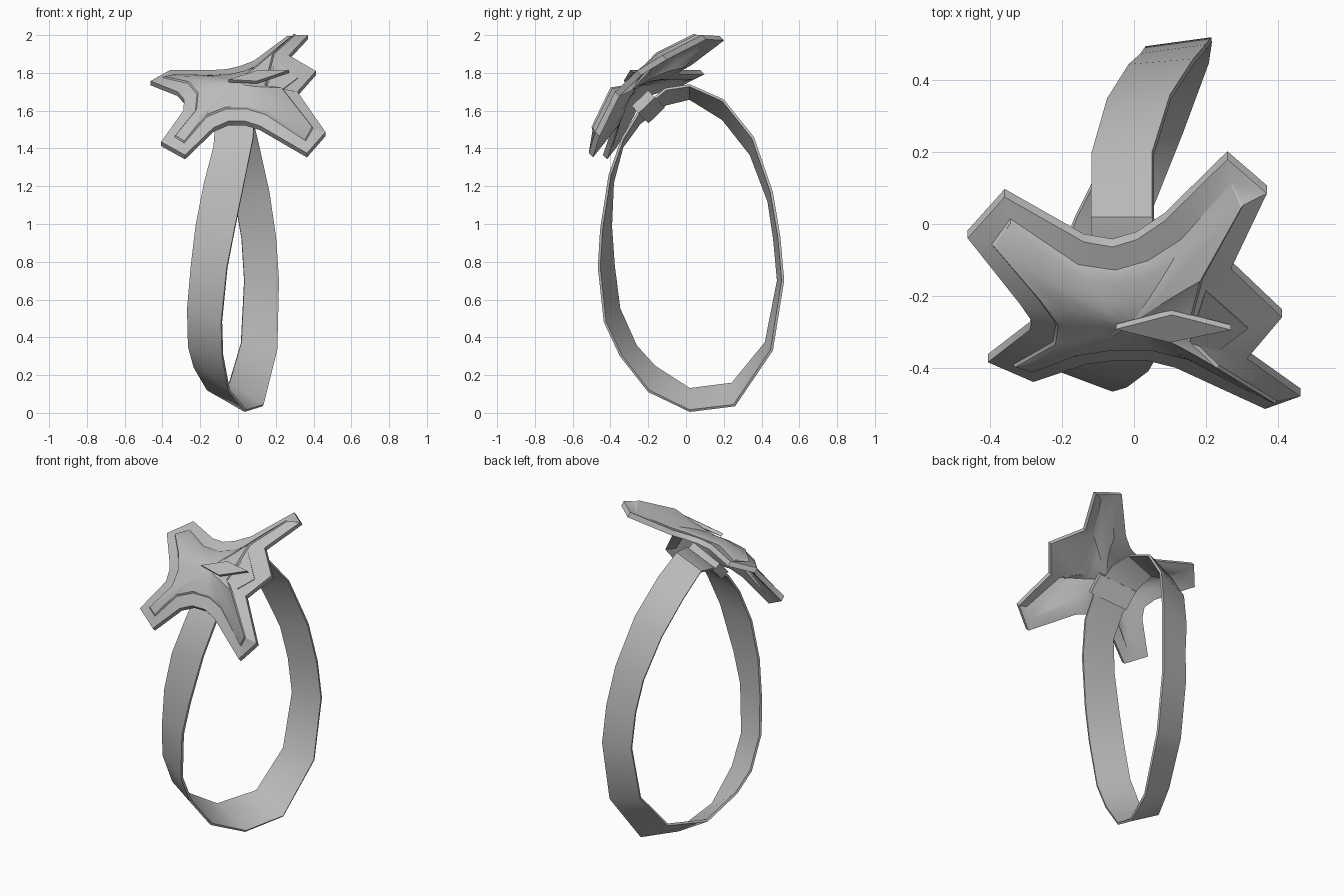
import bpy
import bmesh
from math import radians
from mathutils import Vector, Matrix

cube = bpy.data.objects.get("Cube")
if cube:
    bpy.data.objects.remove(cube, do_unlink=True)

grey = bpy.data.materials.new("plain grey")
grey.use_nodes = True
grey.diffuse_color = (0.5, 0.5, 0.5, 1)
grey.node_tree.nodes["Principled BSDF"].inputs["Base Color"].default_value = (0.5, 0.5, 0.5, 1)

# The badge leans back: U runs across it, V up its face, W out of it
U = Vector((1, 0, 0))
V = Vector((0, 1, 1)).normalized()
W = Vector((0, -1, 1)).normalized()


def to_badge(p):
    p = Vector(p)
    return Vector((p.dot(U), p.dot(V), p.dot(W)))


def from_badge(p):
    return U * p.x + V * p.y + W * p.z


def make_object(name, verts, faces, thickness=0.0, angle=35):
    """Mesh object, optionally thickened inward, then smoothed by angle."""
    mesh = bpy.data.meshes.new(name)
    mesh.from_pydata([tuple(v) for v in verts], [], faces)
    if not thickness:
        bm = bmesh.new()
        bm.from_mesh(mesh)
        bmesh.ops.recalc_face_normals(bm, faces=bm.faces)
        bm.to_mesh(mesh)
        bm.free()
    mesh.materials.append(grey)
    obj = bpy.data.objects.new(name, mesh)
    bpy.context.collection.objects.link(obj)
    bpy.ops.object.select_all(action='DESELECT')
    obj.select_set(True)
    bpy.context.view_layer.objects.active = obj
    if thickness:
        solid = obj.modifiers.new("thickness", 'SOLIDIFY')
        solid.thickness = thickness
        bpy.ops.object.modifier_apply(modifier=solid.name)
    bpy.ops.object.shade_smooth_by_angle(angle=radians(angle))
    return obj


def bridge(ring_a, ring_b, count):
    """Quads between two closed rings that start at the given vertex indices."""
    return [(ring_a + i, ring_a + (i + 1) % count,
             ring_b + (i + 1) % count, ring_b + i) for i in range(count)]


def inset_outline(points, distance, lift):
    """Mitred inset of a counter-clockwise outline, wider in the hollows."""
    result = []
    for i, p in enumerate(points):
        before = (p - points[i - 1]).to_2d().normalized()
        after = (points[(i + 1) % len(points)] - p).to_2d().normalized()
        n1 = Vector((-before.y, before.x))
        n2 = Vector((-after.y, after.x))
        hollow = n1.dot(after) < 0
        reach = distance * (1.3 if hollow else 1)
        move = (n1 + n2) * reach / (1 + n1.dot(n2))
        result.append(p + Vector((move.x, move.y, lift)))
    return result


def make_prism(name, corners, depth):
    """Flat plate whose given top corners are extruded inward along W."""
    n = len(corners)
    top = [Vector(c) for c in corners]
    verts = top + [p - W * depth for p in top]
    faces = [tuple(range(n)), tuple(range(2 * n - 1, n - 1, -1))]
    return make_object(name, verts, faces + bridge(0, n, n), angle=20)


# Strap: a flat band between a wide edge and a slightly smaller narrow edge
wide_edge = (
    (.05, .02, 1.74), (.05, .2, 1.66), (.10, .36, 1.46), (.165, .46, 1.17),
    (.2, .5, .93), (.215, .52, .7), (.205, .46, .33), (.13, .26, .035),
    (.035, .02, .005), (-.05, -.2, .11), (-.085, -.35, .3), (-.09, -.435, .48),
    (-.06, -.467, .77), (-.02, -.455, .97), (.04, -.41, 1.26),
    (.08, -.34, 1.46), (.085, -.246, 1.61), (.07, -.11, 1.72))
narrow_edge = (
    (-.12, .02, 1.67), (-.118, .2, 1.56), (-.075, .35, 1.37), (-.015, .445, 1.12),
    (.018, .475, .92), (.032, .495, .7), (.015, .43, .37), (-.05, .25, .15),
    (-.165, .02, .12), (-.235, -.17, .24), (-.265, -.27, .35), (-.27, -.36, .55),
    (-.25, -.39, .78), (-.225, -.405, .99), (-.18, -.395, 1.22),
    (-.13, -.345, 1.41), (-.12, -.25, 1.54), (-.12, -.11, 1.64))
count = len(wide_edge)
make_object("strap", wide_edge + narrow_edge, bridge(0, count, count), .014)

# Badge: four-armed star with a small corner on its left side
outline = [to_badge(p) for p in (
    (.37, .085, 2), (.26, .18, 1.995), (.085, .008, 1.865), (.007, -.044, 1.835),
    (-.06, -.064, 1.82), (-.14, -.05, 1.815), (-.36, .075, 1.815),
    (-.463, -.04, 1.757), (-.32, -.22, 1.7), (-.285, -.27, 1.66),
    (-.29, -.295, 1.6), (-.407, -.385, 1.435), (-.28, -.44, 1.365),
    (-.13, -.39, 1.51), (-.05, -.38, 1.545), (.035, -.38, 1.545),
    (.115, -.4, 1.52), (.365, -.515, 1.375), (.463, -.48, 1.487),
    (.315, -.375, 1.7), (.412, -.26, 1.81), (.27, -.125, 1.893))]
count = len(outline)
corner = 20
centre = to_badge((-.01, -.28, 1.745))

# Border, raised lip, then a domed panel closing on the centre
border = inset_outline(outline, .051, .024)
lip = inset_outline(outline, .056, .034)
for ring, shift in ((border, 0), (lip, .008)):
    ring[corner] = to_badge((.15 - shift, -.31, 1.73)) + Vector((0, 0, shift))
dome = []
for s in (.8, .6, .4, .2):
    ring = [centre.lerp(p, s) for p in lip]
    for p, edge in zip(ring, lip):
        p.z = centre.z + (edge.z - centre.z) * s ** 1.5
    dome.append(ring)


def shell(rings, start, drop):
    """Nested rings closed at the centre, pushed back along W by drop."""
    verts = [from_badge(p) - W * drop for ring in rings for p in ring]
    verts.append(from_badge(centre) - W * drop)
    faces = []
    for k in range(len(rings) - 1):
        faces += bridge(start + k * count, start + (k + 1) * count, count)
    last = start + (len(rings) - 1) * count
    faces += [(last + i, last + (i + 1) % count, last + count) for i in range(count)]
    return verts, faces


front_verts, front_faces = shell([outline, border, lip] + dome, 0, 0)
back_start = len(front_verts)
back_verts, back_faces = shell([outline, border] + dome, back_start, .032)
make_object("star_badge", front_verts + back_verts,
            front_faces + back_faces + bridge(0, back_start, count), angle=30)

# Raised pad in the small corner and the diamond beside it
make_prism("corner_pad", ((.2, -.186, 1.868), (.318, -.292, 1.775),
                          (.218, -.367, 1.7), (.155, -.33, 1.735)), .025)
make_prism("diamond", ((-.05, -.293, 1.765), (.1, -.33, 1.757),
                       (.27, -.295, 1.815), (.105, -.253, 1.815)), .02)

# Clip wrapped around the strap behind the badge
clip_matrix = (Matrix.Translation((-.01, -.2, 1.62))
               @ Matrix.Rotation(radians(44), 4, 'X')
               @ Matrix.Rotation(radians(-19), 4, 'Y'))
clip_corners = [clip_matrix @ Vector((x * .115, y * .06, z * .028))
                for z in (1, -1) for x, y in ((-1, -1), (1, -1), (1, 1), (-1, 1))]
make_object("clip", clip_corners, [(0, 1, 2, 3), (7, 6, 5, 4)] + bridge(0, 4, 4))
